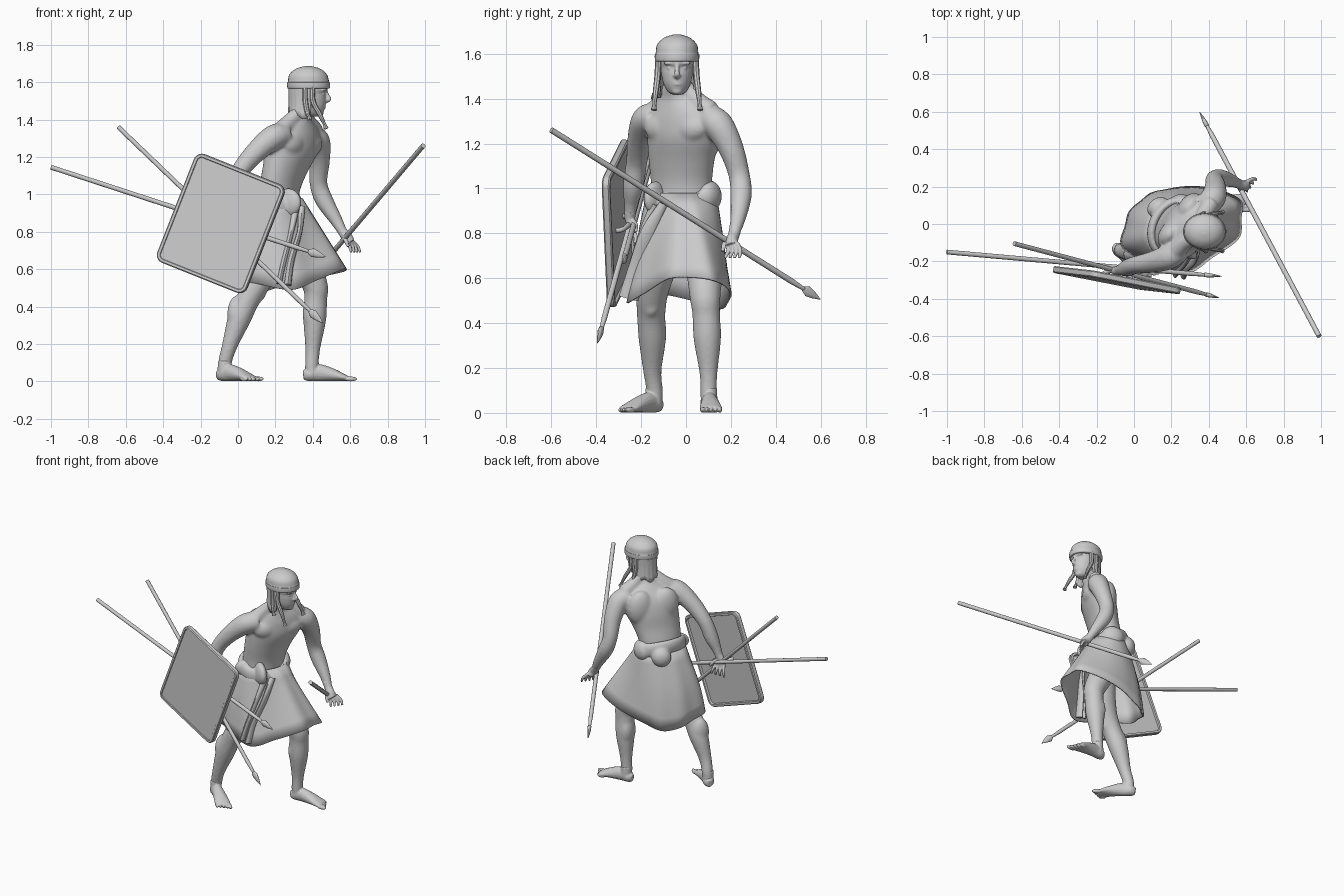
import bpy, bmesh, math
from mathutils import Vector as V, Matrix as M

def finish(name, bm, angle=40, voxel=0, soften=0, thick=0):
    bmesh.ops.recalc_face_normals(bm, faces=bm.faces)
    me = bpy.data.meshes.new(name)
    bm.to_mesh(me)
    bm.free()
    ob = bpy.data.objects.new(name, me)
    bpy.context.collection.objects.link(ob)
    bpy.ops.object.select_all(action='DESELECT')
    ob.select_set(True)
    bpy.context.view_layer.objects.active = ob
    bpy.ops.object.shade_smooth_by_angle(angle=math.radians(angle))
    if voxel:
        m = ob.modifiers.new("fuse", 'REMESH')
        m.mode, m.voxel_size, m.use_smooth_shade = 'VOXEL', voxel, True
        m = ob.modifiers.new("soften", 'SMOOTH')
        m.factor, m.iterations = .5, soften
    if thick:
        ob.modifiers.new("thick", 'SOLIDIFY').thickness = thick

def spline(pts, n=4, closed=False):
    """Catmull-Rom through tuples of any length."""
    k, out = len(pts), []
    get = lambda i: pts[i % k] if closed else pts[max(0, min(k - 1, i))]
    for i in range(k if closed else k - 1):
        for t in (j / n for j in range(n)):
            out.append(tuple(.5 * (2 * b + (c - a) * t + (2 * a - 5 * b + 4 * c - d) * t * t + (3 * b - a - 3 * c + d) * t ** 3)
                             for a, b, c, d in zip(*(get(i + m) for m in (-1, 0, 1, 2)))))
    return out if closed else out + [pts[-1]]

def loft(bm, rings, cap=True, loop=False, open_ring=False):
    vs = [[bm.verts.new(p) for p in r] for r in rings]
    n, k = len(vs[0]), len(vs)
    for i in range(k if loop else k - 1):
        a, b = vs[i], vs[(i + 1) % k]
        for j in range(n - 1 if open_ring else n):
            bm.faces.new((a[j], a[(j + 1) % n], b[(j + 1) % n], b[j]))
    if cap and not loop:
        bm.faces.new(vs[0])
        bm.faces.new(vs[-1])

def tube(bm, pts, ref=(0, 1, 0), sides=16, sub=4, loop=False):
    """Points are x, y, z, radius and optionally a second radius along ref."""
    pts = spline([p if len(p) > 4 else (*p, p[3]) for p in pts], sub, loop)
    rings, k = [], len(pts)
    for i, p in enumerate(pts):
        a, b = (pts[i - 1], pts[(i + 1) % k]) if loop else (pts[max(i - 1, 0)], pts[min(i + 1, k - 1)])
        t = (V(b[:3]) - V(a[:3])).normalized()
        s = V(ref).cross(t).normalized()
        rings.append([V(p[:3]) + s * p[3] * math.cos(q) + t.cross(s) * p[4] * math.sin(q)
                      for q in (2 * math.pi * j / sides for j in range(sides))])
    loft(bm, rings, True, loop)

def stack(bm, rings, sides=32):
    """Horizontal ellipses: x, y, z, half depth, half width, yaw."""
    loft(bm, [[V((x, y, z)) + M.Rotation(math.radians(w), 3, 'Z') @ V((a * math.cos(q), b * math.sin(q), 0))
               for q in (2 * math.pi * j / sides for j in range(sides))] for x, y, z, a, b, w in spline(rings)])

def blob(bm, c, r, yaw=0):
    m = M.Translation(c) @ M.Rotation(math.radians(yaw), 4, 'Z') @ M.Diagonal((*r, 1))
    bmesh.ops.create_uvsphere(bm, u_segments=20, v_segments=12, radius=1, matrix=m)

# torso with chest, shoulder blades and neck muscles
bm = bmesh.new()
stack(bm, [(.2, -.02, .78, .09, .14, -25), (.21, -.02, .92, .1, .145, -25), (.22, -.02, 1.02, .1, .145, -28),
           (.25, -.02, 1.12, .104, .16, -32), (.285, -.012, 1.22, .115, .18, -36), (.305, -.01, 1.3, .105, .18, -36),
           (.32, -.02, 1.36, .08, .13, -36), (.33, -.03, 1.4, .06, .075, -25), (.345, -.035, 1.44, .055, .06, 0),
           (.36, -.04, 1.5, .052, .054, 0)])
fwd, lat = V((.81, -.59, 0)), V((.59, .81, 0))
for s in (-1, 1):
    blob(bm, V((.292, -.01, 1.27)) + fwd * .06 + lat * .075 * s, (.053, .09, .066), -36)
    blob(bm, V((.285, -.01, 1.25)) - fwd * .05 + lat * .085 * s, (.056, .088, .12), -36)
    tube(bm, [(.345, -.035 + .03 * s, 1.46, .032), (.325 + .05 * s, -.025 + .075 * s, 1.39, .042),
              (.32 + .09 * s, -.015 + .125 * s, 1.34, .05)], ref=(1, 0, 0))
# legs, knees and calves
tube(bm, [(.25, .06, .85, .09), (.33, .08, .68, .085), (.41, .085, .52, .07), (.415, .09, .44, .062),
          (.41, .095, .33, .062), (.4, .1, .18, .041), (.395, .1, .09, .037), (.395, .1, .03, .035)])
tube(bm, [(.2, -.08, .85, .09), (.17, -.12, .68, .088), (.11, -.15, .54, .073), (.055, -.155, .44, .064),
          (.005, -.15, .33, .062), (-.045, -.15, .19, .042), (-.07, -.14, .1, .037), (-.075, -.14, .03, .035)])
for p, r, w in (((.446, .085, .5), (.032, .042, .06), 0), ((.39, .095, .36), (.045, .062, .1), 0),
                ((.115, -.16, .49), (.034, .045, .065), -35), ((-.005, -.148, .36), (.048, .062, .1), -35)):
    blob(bm, p, r, w)
# arms
tube(bm, [(.25, -.13, 1.315, .062), (.19, -.175, 1.305, .068), (.09, -.205, 1.22, .057), (.005, -.22, 1.115, .048),
          (-.035, -.235, 1.01, .047), (-.07, -.245, .93, .032), (-.09, -.25, .87, .026)])
tube(bm, [(.38, .09, 1.31, .062), (.425, .142, 1.285, .068), (.435, .2, 1.18, .057), (.43, .237, 1.06, .048),
          (.46, .245, .97, .049), (.52, .232, .87, .036), (.56, .215, .8, .026)], ref=(1, 0, 0))
finish("body", bm, voxel=.0075, soften=18)

# feet with toes
bm = bmesh.new()
for hx, hy, yaw, side in ((.346, .1, 3, -1), (-.11, -.112, -40, 1)):
    f = M.Translation((hx, hy, 0)) @ M.Rotation(math.radians(yaw), 4, 'Z')
    tube(bm, [(*(f @ V((x, 0, z))), w, h) for x, z, w, h in
              ((.003, .033, .018, .025), (.03, .037, .036, .036), (.08, .047, .036, .046), (.15, .037, .043, .036),
               (.21, .023, .05, .022), (.24, .016, .046, .014))], ref=(0, 0, 1))
    tube(bm, [(*(f @ V((.05, 0, z))), r) for z, r in ((.04, .038), (.08, .037), (.11, .036))])
    for i in range(5):
        blob(bm, f @ V((.255 - .009 * i, side * (.038 - .0195 * i), .013)), (.035 - .002 * i, .013 if i == 0 else .009, .013), yaw)
finish("feet", bm, voxel=.004, soften=4)

# hands with fingers
bm = bmesh.new()
tube(bm, [(-.08, -.248, .9, .027), (-.092, -.25, .87, .028, .024), (-.1, -.246, .84, .038, .019), (-.1, -.24, .81, .036, .014)])
tube(bm, [(.54, .223, .835, .029), (.56, .215, .8, .026), (.583, .206, .77, .03, .026), (.6, .206, .745, .026, .032)], ref=(0, 1, .2))
for o in (-1.5, -.5, .5, 1.5):
    tube(bm, [(-.1 + .019 * o, -.243, .83, .01), (-.095 + .028 * o, -.225, .79, .01), (-.09 + .034 * o, -.228, .755, .007)], sides=8)
    tube(bm, [(.595 + .008 * o, .208 + .014 * o, .755, .01), (.618 + .014 * o, .215 + .018 * o, .722, .01),
              (.63 + .016 * o, .205 + .021 * o, .69, .007)], ref=(0, 1, .5), sides=8)
tube(bm, [(-.08, -.24, .86, .012), (-.05, -.225, .835, .012), (-.03, -.225, .805, .008)], sides=8)
tube(bm, [(.565, .2, .79, .012), (.575, .172, .755, .012), (.59, .163, .72, .008)], ref=(1, 0, 0), sides=8)
finish("hands", bm, voxel=.0035, soften=4)

# head and face
bm = bmesh.new()
stack(bm, [(.36, -.04, 1.45, .05, .052, 0), (.37, -.04, 1.6, .06, .06, 0)])
stack(bm, [(.41, -.04, 1.417, .03, .018, 0), (.398, -.04, 1.43, .055, .04, 0), (.392, -.04, 1.465, .074, .06, 0),
           (.385, -.04, 1.51, .086, .07, 0), (.38, -.04, 1.54, .088, .073, 0), (.382, -.04, 1.565, .097, .075, 0),
           (.375, -.04, 1.64, .085, .07, 0)])
tube(bm, [(.47, -.04, 1.56, .008), (.477, -.04, 1.53, .01), (.488, -.04, 1.51, .012), (.468, -.04, 1.497, .012)])
blob(bm, (.44, -.04, 1.434), (.018, .024, .016))
for z in (1.464, 1.475):
    blob(bm, (.46, -.04, z), (.009, .022, .006))
for s in (-1, 1):
    blob(bm, (.46, -.04 + .028 * s, 1.558), (.014, .034, .009))
    blob(bm, (.454, -.04 + .031 * s, 1.536), (.009, .014, .006))
    blob(bm, (.472, -.04 + .011 * s, 1.503), (.009, .007, .007))
finish("head", bm, voxel=.0045, soften=5)

# cap with band
bm = bmesh.new()
stack(bm, [(.378, -.04, 1.565, .105, .09, 0), (.378, -.04, 1.57, .114, .098, 0), (.377, -.04, 1.597, .115, .099, 0),
           (.377, -.04, 1.603, .11, .095, 0), (.375, -.04, 1.64, .101, .089, 0), (.375, -.04, 1.67, .068, .06, 0),
           (.375, -.04, 1.684, .025, .022, 0), (.375, -.04, 1.686, .004, .004, 0)])
finish("cap", bm)
# hair falling behind the head
bm, rows = bmesh.new(), []
for t in (k / 6 for k in range(7)):
    rows.append([])
    for a in (math.radians(82 + 196 * j / 60) for j in range(61)):
        r = 1 + .015 * t * math.cos(20 * a) - .04 * math.sin(math.pi * t)
        rows[-1].append((.375 + .108 * r * math.cos(a), -.04 + .09 * r * math.sin(a), 1.59 - t * (.175 + .012 * math.cos(7 * a))))
loft(bm, rows, False, open_ring=True)
finish("hair", bm, thick=.014)
# side locks
bm = bmesh.new()
for s, x0, x1, z1 in ((s, *q) for s in (-1, 1) for q in ((.4, .472, 1.35), (.36, .385, 1.4))):
    y = -.04 + .083 * s
    tube(bm, [(x0, y, 1.58, .014), (x0, y + .004 * s, 1.5, .014), ((x0 + x1) / 2, y + .012 * s, 1.43, .013),
              (x1 - .01, y + .018 * s, z1 + .025, .009), (x1, y + .02 * s, z1, .014)], sides=8)
finish("side_locks", bm)

# kilt: waist ellipse lofted to a free hem
hem = spline([(.56, -.08, .6), (.575, .03, .605), (.57, .13, .59), (.42, .192, .555), (.25, .2, .515), (.06, .15, .46),
              (-.04, .03, .5), (-.065, -.11, .53), (.06, -.21, .53), (.28, -.265, .49), (.42, -.18, .54)], 6, True)
c, f2, l2 = V((.215, -.02, .98)), V((.906, -.423, 0)), V((.423, .906, 0))
bm, rings = bmesh.new(), []
for t in (k / 6 for k in range(7)):
    rings.append([])
    for p in hem:
        d = V((p[0] - c.x, p[1] - c.y, 0)).normalized()
        w = c + d / math.hypot(d.dot(f2) / .122, d.dot(l2) / .162)
        fold = .008 * t * math.cos(9 * math.atan2(d.y, d.x)) * max(0, -d.x)
        rings[-1].append(w.lerp(V(p), t) + d * (fold + .022 * math.sin(math.pi * t) * max(0, .3 - d.x)))
loft(bm, rings, False)
finish("kilt", bm, thick=.008)

# rolled belt with folds
bm = bmesh.new()
tube(bm, [(*(c + f2 * .112 * math.cos(a) + l2 * .15 * math.sin(a) + V((0, 0, -.02 - .04 * math.cos(a)))), .026, .05)
          for a in (math.pi * i / 6 for i in range(12))], ref=(0, 0, 1), loop=True)
for p, r, w in (((.27, .105, .965), (.075, .05, .07), -25), ((.13, .09, .945), (.065, .05, .065), 35),
                ((.27, -.135, .955), (.08, .036, .078), -35), ((.16, -.145, .97), (.07, .035, .055), 30)):
    blob(bm, p, r, w)
finish("belt", bm, voxel=.006, soften=20)
# hanging sash ends
bm = bmesh.new()
tube(bm, [(.34, -.1, .93, .02), (.33, -.17, .8, .014, .034), (.285, -.215, .65, .018, .04), (.265, -.255, .51, .02, .045)], sides=12)
tube(bm, [(.31, -.14, .93, .02), (.28, -.195, .78, .014, .022), (.24, -.24, .62, .014, .025), (.22, -.26, .52, .014, .03)], sides=12)
finish("sash_ends", bm)

# spear and two javelins with leaf-shaped heads
for name, butt, tip, r in (("spear", (.99, -.6, 1.26), (.35, .6, .505), .0135),
                           ("upper_javelin", (-1, -.15, 1.145), (.47, -.28, .665), .0125),
                           ("lower_javelin", (-.64, -.105, 1.36), (.455, -.395, .31), .0125)):
    length, bm = (V(tip) - V(butt)).length, bmesh.new()
    tube(bm, [(*V(butt).lerp(V(tip), 1 - d / length), w, h) for d, w, h in
              ((length, r, r), (.17, r, r), (.1, .009, .009), (.098, .012, .012), (.075, .012, .024), (.04, .008, .016), (0, .001, .001))],
         ref=(0, 0, 1), sides=12, sub=1)
    finish(name, bm)

# shield: rounded outline with a raised rim and recessed faces
o, u, v = V((-.095, -.318, .845)), V((.45, -.088, -.18)).normalized(), V((.22, -.025, .56)).normalized()
n = v.cross(u).normalized()
def outline(inset, depth):
    hw, hh, r = .262 - inset, .312 - inset, .045 - inset
    return [o + n * depth + u * (sx * (hw - r) + r * math.cos(a)) + v * (sy * (hh - r) + r * math.sin(a))
            for q, (sx, sy) in enumerate(((1, 1), (-1, 1), (-1, -1), (1, -1))) for a in (math.pi / 2 * (q + j / 5) for j in range(6))]
bm = bmesh.new()
loft(bm, [outline(*p) for p in ((.021, .004), (.018, 0), (.005, 0), (0, .006), (0, .03), (.005, .036), (.018, .036), (.022, .024))])
finish("shield", bm, 30)
# grip on the inside
bm = bmesh.new()
tube(bm, [(*(o + u * a + n * d), .011) for a, d in ((-.09, .02), (-.07, .05), (0, .066), (.07, .05), (.09, .02))], ref=tuple(v), sides=10)
finish("shield_grip", bm)
